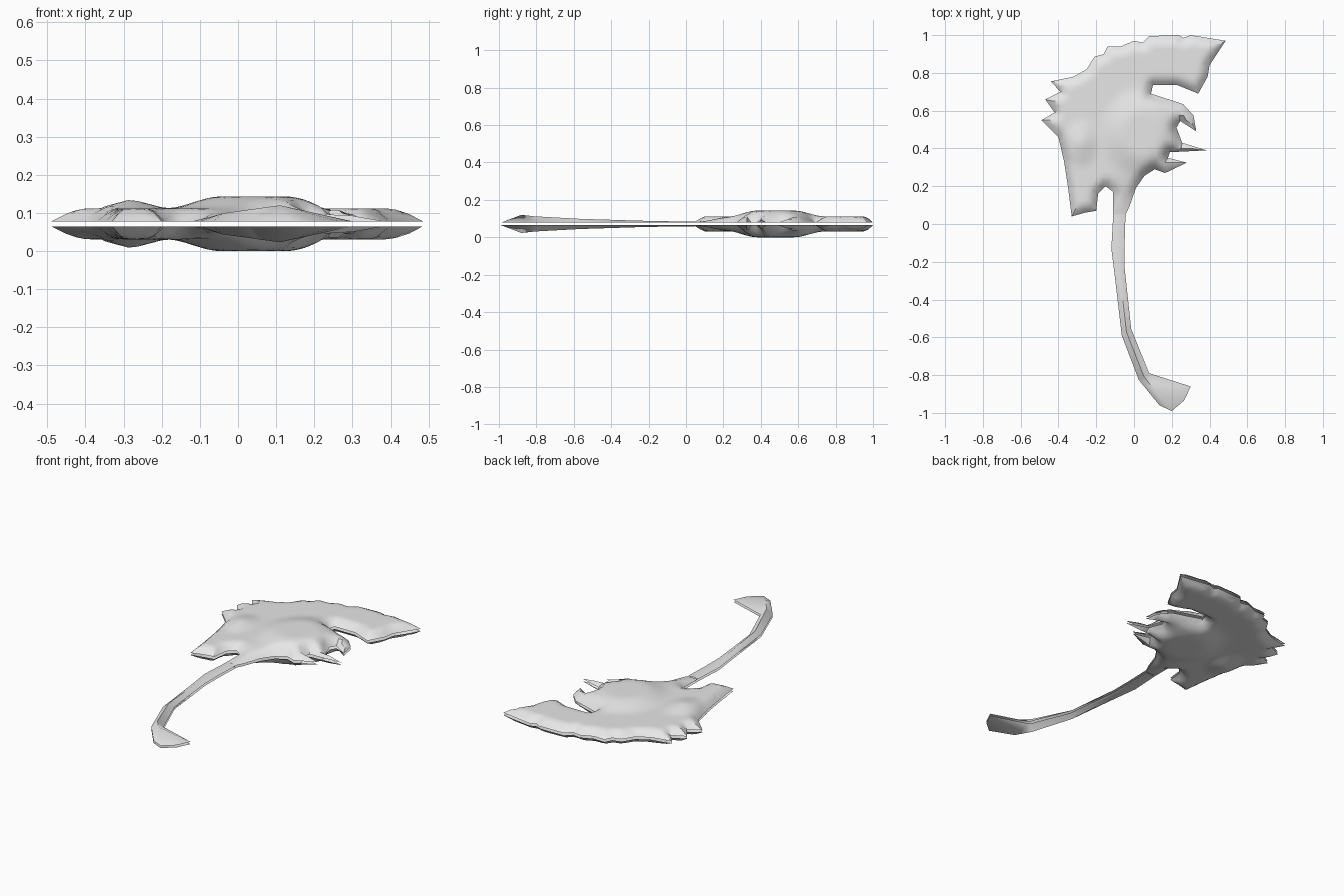
import bpy
import bmesh
import math
from mathutils import Vector
from mathutils.geometry import delaunay_2d_cdt, intersect_point_line

MID = 0.0715       # height of the plane between the two half shells
GAP = 0.0065       # half of the slit between them
STEP = 0.025       # spacing of the blade's surface grid

old = bpy.data.objects.get("Cube")
if old:
    bpy.data.objects.remove(old, do_unlink=True)

grey = bpy.data.materials.new("plain_grey")
grey.use_nodes = True
grey.diffuse_color = (0.8, 0.8, 0.8, 1)
grey.node_tree.nodes["Principled BSDF"].inputs["Base Color"].default_value = (0.8, 0.8, 0.8, 1)


def finish(name, bm):
    """Turn an upper half shell into a mirrored, smooth-shaded object."""
    bmesh.ops.recalc_face_normals(bm, faces=bm.faces)
    if sum(f.normal.z for f in bm.faces) < 0:
        bmesh.ops.reverse_faces(bm, faces=bm.faces)
    mesh = bpy.data.meshes.new(name)
    bm.to_mesh(mesh)
    bm.free()
    mesh.materials.append(grey)
    obj = bpy.data.objects.new(name, mesh)
    obj.location.z = MID
    bpy.context.collection.objects.link(obj)
    bpy.ops.object.select_all(action='DESELECT')
    obj.select_set(True)
    bpy.context.view_layer.objects.active = obj
    bpy.ops.object.shade_smooth_by_angle(angle=math.radians(38))
    mirror = obj.modifiers.new("lower_half", 'MIRROR')
    mirror.use_axis = (False, False, True)
    mirror.use_mirror_merge = False
    return obj


def clamp(v):
    return max(0.0, min(1.0, v))


def ease(v):
    v = clamp(v)
    return v * v * (3 - 2 * v)


# Blade outline, in hundredths, clockwise from the neck
left_wing = [(-11, 5), (-11, 17), (-15, 20), (-19, 16), (-20, 7), (-26, 6), (-33, 4),
             (-35, 20), (-37, 33), (-40, 46)]
left_spikes = [(-49, 55), (-42, 59), (-47, 66), (-39, 70), (-44, 75.5)]
back_edge = [(-32, 78), (-25, 82), (-21, 88.5), (-16, 90), (-14, 94), (-7, 94), (0, 97),
             (4.5, 96), (8, 99.5), (24, 100), (26, 98.5), (30, 100)]
hook = [(48.5, 97), (40, 84), (39, 78), (34, 69), (23, 73.5), (10, 73.5), (9, 69)]
fins = [(26, 63.5), (31.5, 57.5), (33, 49), (24.5, 54.5), (22.5, 51), (25.5, 43),
        (38.5, 39), (19, 38), (18, 35), (28, 32.5), (16.5, 27), (11, 29), (5.5, 25.5)]
neck = [(1, 19), (-2.5, 9), (-4.5, 5)]
outline = [Vector((x, y)) / 100
           for x, y in left_wing + left_spikes + back_edge + hook + fins + neck]
count = len(outline)
borders = [(outline[i], outline[(i + 1) % count]) for i in range(count)]


def rim_distance(p):
    best = 9.0
    for a, b in borders:
        q, t = intersect_point_line(p, a, b)
        near = a.lerp(b, clamp(t))
        best = min(best, (p - near).length)
    return best


def blade_height(p):
    d = rim_distance(p)
    rim = 0.034 * math.sin(math.pi / 2 * clamp(d / 0.05))
    # swollen middle and the smaller peak on the wing
    r = math.hypot((p.x - 0.04) / 0.23, (p.y - 0.48) / 0.26)
    swell = 0.031 * ease(1.6 * (1 - r)) * clamp(d / 0.05)
    peak = 0.024 * clamp(1 - math.hypot(p.x + 0.28, (p.y - 0.43) / 1.4) / 0.09)
    # the neck thins out toward the handle
    thin = 1.0
    if p.x > -0.15:
        thin = 0.18 + 0.82 * ease((p.y - 0.05) / 0.22)
    return (rim + swell + peak) * thin


# Blade: constrained triangulation of the outline with grid points inside
points = list(outline)
for i in range(round(1 / STEP) + 1):
    for j in range(round(1 / STEP) + 1):
        p = Vector((-0.5 + (i + 0.5 * (j % 2)) * STEP, j * STEP))
        if rim_distance(p) > 0.011:
            points.append(p)
edges = [(i, (i + 1) % count) for i in range(count)]
flat, _, tris, _, _, _ = delaunay_2d_cdt(points, edges, [], 1, 0.00001)
bm = bmesh.new()
verts = [bm.verts.new((p.x, p.y, GAP + blade_height(p))) for p in flat]
for tri in tris:
    bm.faces.new([verts[k] for k in tri])
bmesh.ops.delete(bm, geom=[v for v in bm.verts if not v.link_faces], context='VERTS')
finish("blade", bm)

# Handle stations from the neck down: left edge, ridge height, right edge
stations = [((-0.11, 0.05), 0.006, (-0.045, 0.05)),
            ((-0.12, -0.13), 0.008, (-0.05, -0.11)),
            ((-0.10, -0.29), 0.011, (-0.05, -0.23)),
            ((-0.065, -0.59), 0.021, (-0.015, -0.555)),
            ((0.025, -0.825), 0.034, (0.08, -0.79))]
bm = bmesh.new()
previous = None
for a, height, b in stations:
    a, b = Vector(a), Vector(b)
    ridge = a.lerp(b, 0.5)
    row = [bm.verts.new((a.x, a.y, GAP)),
           bm.verts.new((ridge.x, ridge.y, GAP + height)),
           bm.verts.new((b.x, b.y, GAP))]
    if previous:
        for k in range(2):
            bm.faces.new((previous[k], row[k], row[k + 1], previous[k + 1]))
    previous = row

# Flared pommel: a fan around a raised point, continuing the handle
apex = bm.verts.new((0.11, -0.88, GAP + 0.042))
rim = [bm.verts.new((x, y, GAP)) for x, y in
       [(0.135, -0.96), (0.2, -0.99), (0.265, -0.935), (0.3, -0.86)]]
loop = [previous[1], previous[0]] + rim + [previous[2], previous[1]]
for a, b in zip(loop, loop[1:]):
    bm.faces.new((a, b, apex))
finish("handle", bm)
